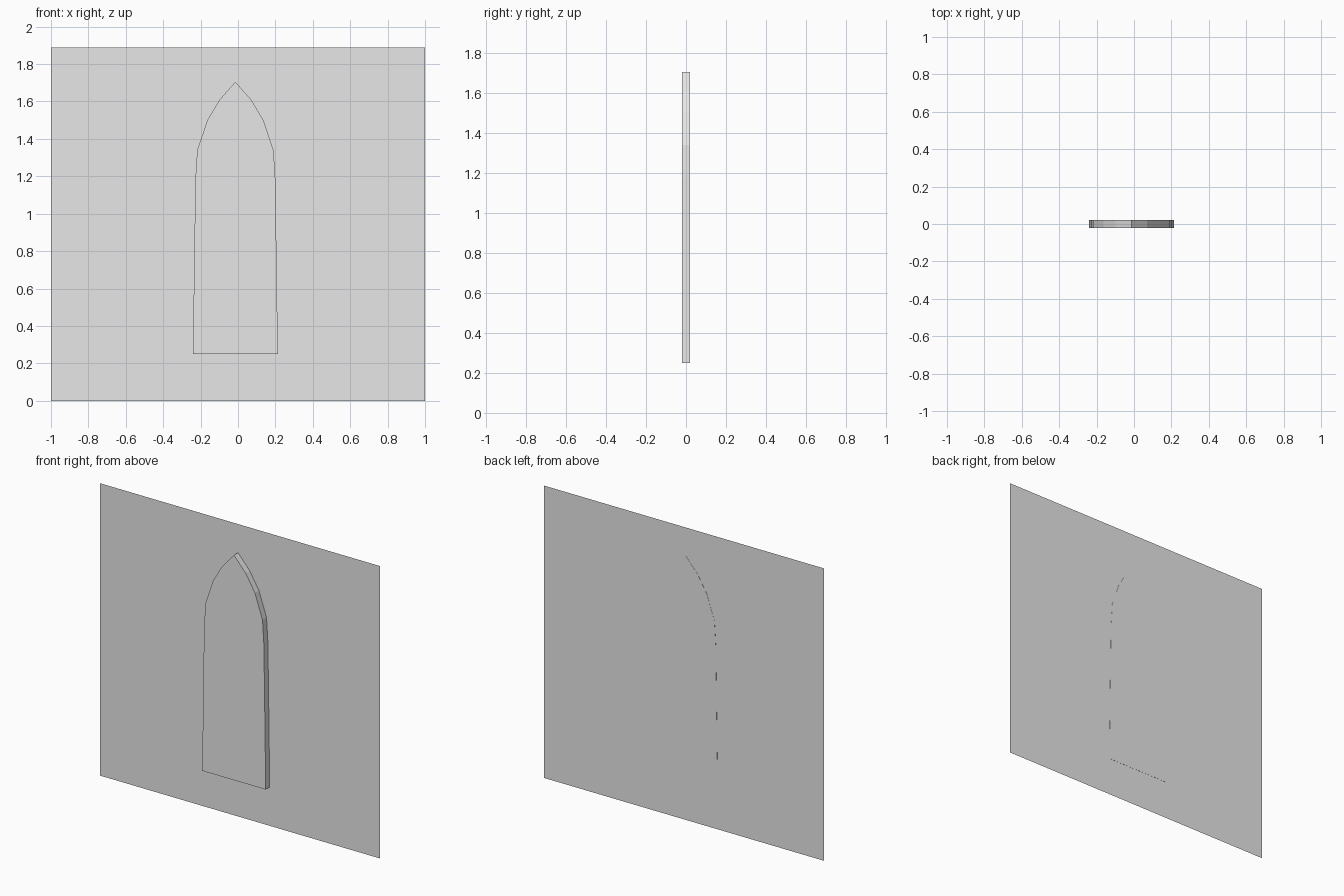
import bpy
import bmesh
from mathutils import Vector

cube = bpy.data.objects.get("Cube")
if cube:
    bpy.data.objects.remove(cube, do_unlink=True)

WALL_Y, FRONT_Y, BACK_Y = 0.02, -0.021, 0.021
CENTRE_X = -0.014

stone = bpy.data.materials.new("pale_grey")
stone.use_nodes = True
stone.diffuse_color = (0.8, 0.8, 0.8, 1)
stone.node_tree.nodes["Principled BSDF"].inputs["Base Color"].default_value = (0.8, 0.8, 0.8, 1)


def add_object(name, bm):
    mesh = bpy.data.meshes.new(name)
    bm.to_mesh(mesh)
    bm.free()
    mesh.materials.append(stone)
    obj = bpy.data.objects.new(name, mesh)
    bpy.context.collection.objects.link(obj)
    return obj


def extrude(bm, face, depth):
    """Extrude one face along y and return the moved cap."""
    geom = bmesh.ops.extrude_face_region(bm, geom=[face])["geom"]
    verts = [g for g in geom if isinstance(g, bmesh.types.BMVert)]
    bmesh.ops.translate(bm, verts=verts, vec=Vector((0, depth, 0)))
    return next(g for g in geom if isinstance(g, bmesh.types.BMFace))


# Wall: a single thin sheet
bm = bmesh.new()
corners = [(-1, 0), (1, 0), (1, 1.89), (-1, 1.89)]
bm.faces.new([bm.verts.new((x, WALL_Y, z)) for x, z in corners])
add_object("wall", bm)

# Window: pointed arch slab, half profile (half width, height) mirrored
half = [(0.227, 0.25), (0.214, 1.18), (0.204, 1.34), (0.15, 1.5), (0.084, 1.61)]
outline = half + [(0, 1.705)] + [(-w, z) for w, z in reversed(half)]
bm = bmesh.new()
front = bm.faces.new([bm.verts.new((CENTRE_X + w, FRONT_Y, z)) for w, z in outline])
back = bm.faces.new([bm.verts.new((CENTRE_X + w, BACK_Y, z)) for w, z in reversed(outline)])
bmesh.ops.bridge_loops(bm, edges=list(front.edges) + list(back.edges))

# Raised border around a recessed panel
bmesh.ops.inset_region(bm, faces=[front], thickness=0.038, use_even_offset=True)
extrude(bm, front, 0.022)
inner = [f for f in bm.faces if not f.is_valid]
bmesh.ops.recalc_face_normals(bm, faces=bm.faces)
add_object("arched_window", bm)
